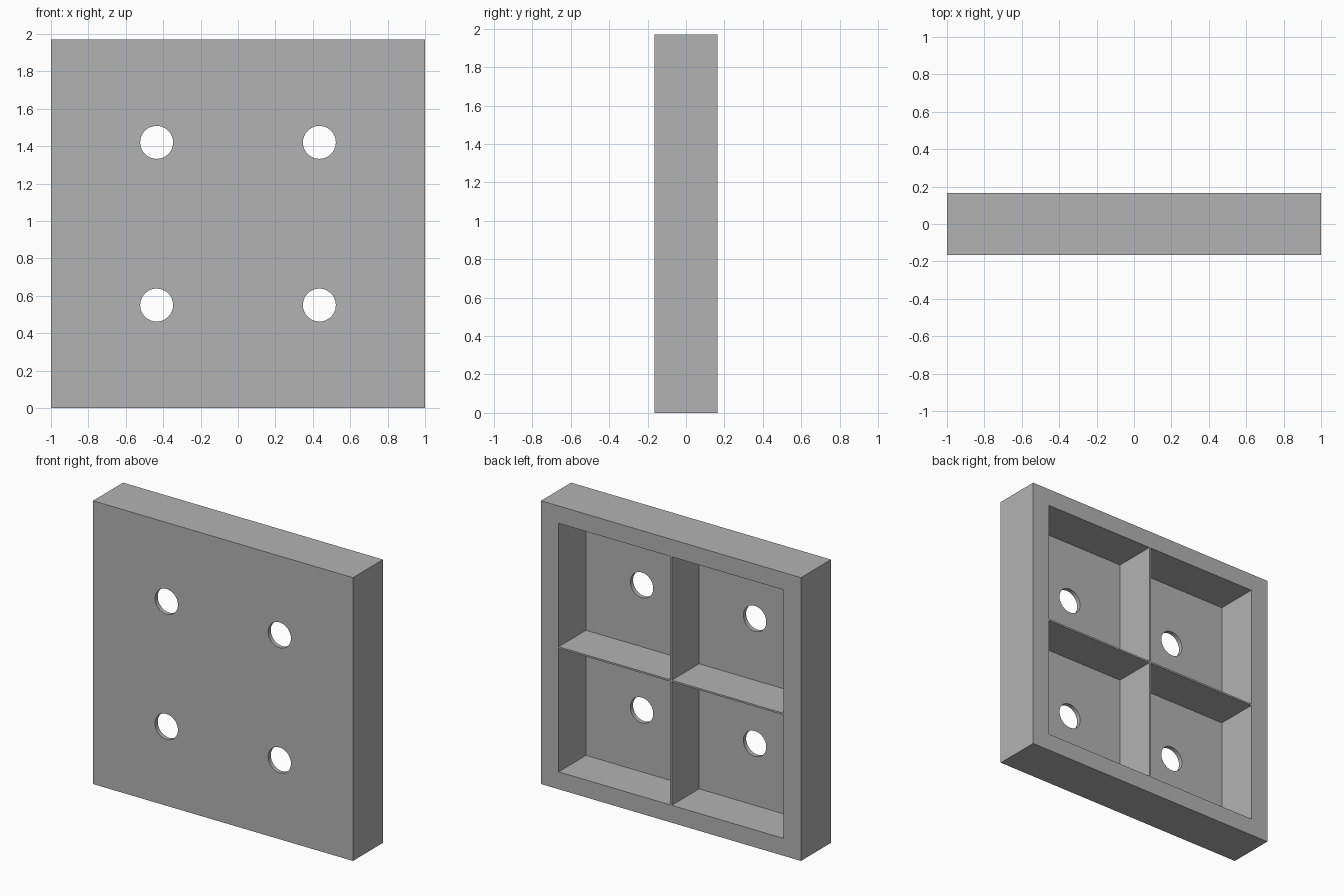
import bpy
from math import pi

if "Cube" in bpy.data.objects:
    bpy.data.objects.remove(bpy.data.objects["Cube"], do_unlink=True)

WIDTH, DEPTH, HEIGHT = 2.0, 0.33, 1.97
WALL = 0.03       # thickness of the front plate
CELL = 0.858      # side of each square pocket
PITCH = 0.435     # offset of pocket and hole centres from the middle
HOLE_RADIUS = 0.088

grey = bpy.data.materials.new("plain grey")
grey.use_nodes = True
colour = (0.45, 0.45, 0.45, 1)
grey.diffuse_color = colour
grey.node_tree.nodes["Principled BSDF"].inputs["Base Color"].default_value = colour


def box(name, size, location):
    bpy.ops.mesh.primitive_cube_add(size=1, location=location)
    obj = bpy.context.object
    obj.name = name
    obj.scale = size
    bpy.ops.object.transform_apply(location=False, rotation=False, scale=True)
    obj.data.materials.append(grey)
    return obj


def cut(target, cutter):
    mod = target.modifiers.new("cut", "BOOLEAN")
    mod.operation = "DIFFERENCE"
    mod.solver = "EXACT"
    mod.object = cutter
    bpy.ops.object.select_all(action="DESELECT")
    target.select_set(True)
    bpy.context.view_layer.objects.active = target
    bpy.ops.object.modifier_apply(modifier=mod.name)
    bpy.data.objects.remove(cutter, do_unlink=True)


# Solid block
panel = box("panel", (WIDTH, DEPTH, HEIGHT), (0, 0, HEIGHT / 2))

# Four pockets open at the back, each with a round hole through the front plate
for sx in (-1, 1):
    for sz in (-1, 1):
        x, z = sx * PITCH, HEIGHT / 2 + sz * PITCH
        cut(panel, box("pocket_cutter", (CELL, DEPTH, CELL), (x, WALL, z)))
        bpy.ops.mesh.primitive_cylinder_add(
            vertices=48, radius=HOLE_RADIUS, depth=DEPTH * 2,
            location=(x, 0, z), rotation=(pi / 2, 0, 0))
        hole = bpy.context.object
        hole.data.materials.append(grey)
        cut(panel, hole)

# Smooth hole walls, sharp block edges
bpy.ops.object.select_all(action="DESELECT")
panel.select_set(True)
bpy.context.view_layer.objects.active = panel
bpy.ops.object.shade_smooth_by_angle(angle=pi / 6)
